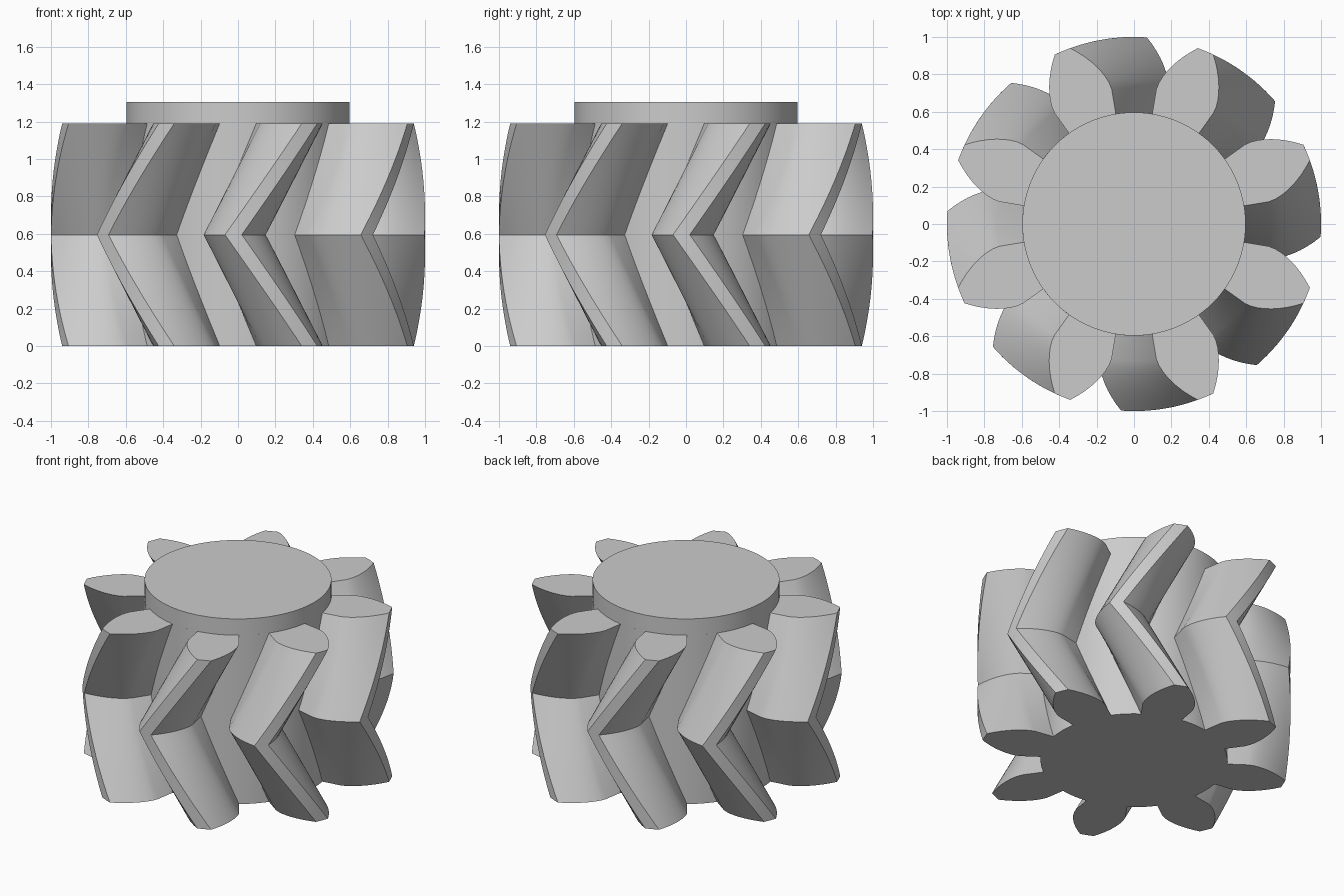
import bpy
import bmesh
from math import sin, cos, tau, radians, sqrt, atan

cube = bpy.data.objects.get("Cube")
if cube:
    bpy.data.objects.remove(cube)

TEETH = 8
ROOT, BASE, TIP = 0.597, 0.73, 1.0   # radii
HALF = radians(13.1)                 # half angle of a tooth at its root
TWIST = radians(-23.9)               # turn from the end face to the middle
HEIGHT, TOP = 1.19, 1.305
LAYERS = 24

# Material
grey = bpy.data.materials.new("plain grey")
grey.use_nodes = True
colour = (0.6, 0.6, 0.6, 1)
grey.diffuse_color = colour
grey.node_tree.nodes["Principled BSDF"].inputs["Base Color"].default_value = colour


def finish(bm, name):
    bmesh.ops.recalc_face_normals(bm, faces=bm.faces)
    mesh = bpy.data.meshes.new(name)
    bm.to_mesh(mesh)
    bm.free()
    mesh.materials.append(grey)
    obj = bpy.data.objects.new(name, mesh)
    bpy.context.collection.objects.link(obj)
    bpy.ops.object.select_all(action='DESELECT')
    obj.select_set(True)
    bpy.context.view_layer.objects.active = obj
    bpy.ops.object.shade_smooth_by_angle(angle=radians(25))
    return obj


def involute(r):
    """Angle by which the flank has curved inwards at radius r."""
    t = sqrt(max((r / BASE) ** 2 - 1, 0))
    return t - atan(t)


# Tooth outline as (radius, angle): radial foot, involute flank, tip, root gap
radii = [ROOT] + [BASE + (TIP - BASE) * i / 8 for i in range(9)]
flank = [(r, HALF - involute(r)) for r in radii]
pitch = tau / TEETH
gap = pitch - 2 * HALF
tooth = [(r, -a) for r, a in flank] + [(TIP, 0)] + flank[::-1]
tooth += [(ROOT, HALF + gap * i / 6) for i in range(1, 6)]
outline = [(r, a + (k + 0.5) * pitch) for k in range(TEETH) for r, a in tooth]

# Herringbone gear body: twist to the middle, then back again
bm = bmesh.new()
rings = []
for layer in range(LAYERS + 1):
    f = layer / LAYERS
    turn = TWIST * (1 - abs(2 * f - 1))
    rings.append([bm.verts.new((r * cos(a + turn), r * sin(a + turn), HEIGHT * f))
                  for r, a in outline])
n = len(outline)
for low, high in zip(rings, rings[1:]):
    for i in range(n):
        j = (i + 1) % n
        bm.faces.new((low[i], low[j], high[j], high[i]))
bm.faces.new(rings[0][::-1])
bm.faces.new(rings[-1])
finish(bm, "herringbone_gear")

# Round hub on top
bm = bmesh.new()
bmesh.ops.create_cone(bm, cap_ends=True, segments=96, radius1=ROOT, radius2=ROOT,
                      depth=TOP - HEIGHT)
bmesh.ops.translate(bm, verts=bm.verts, vec=(0, 0, (TOP + HEIGHT) / 2))
finish(bm, "top_hub")
